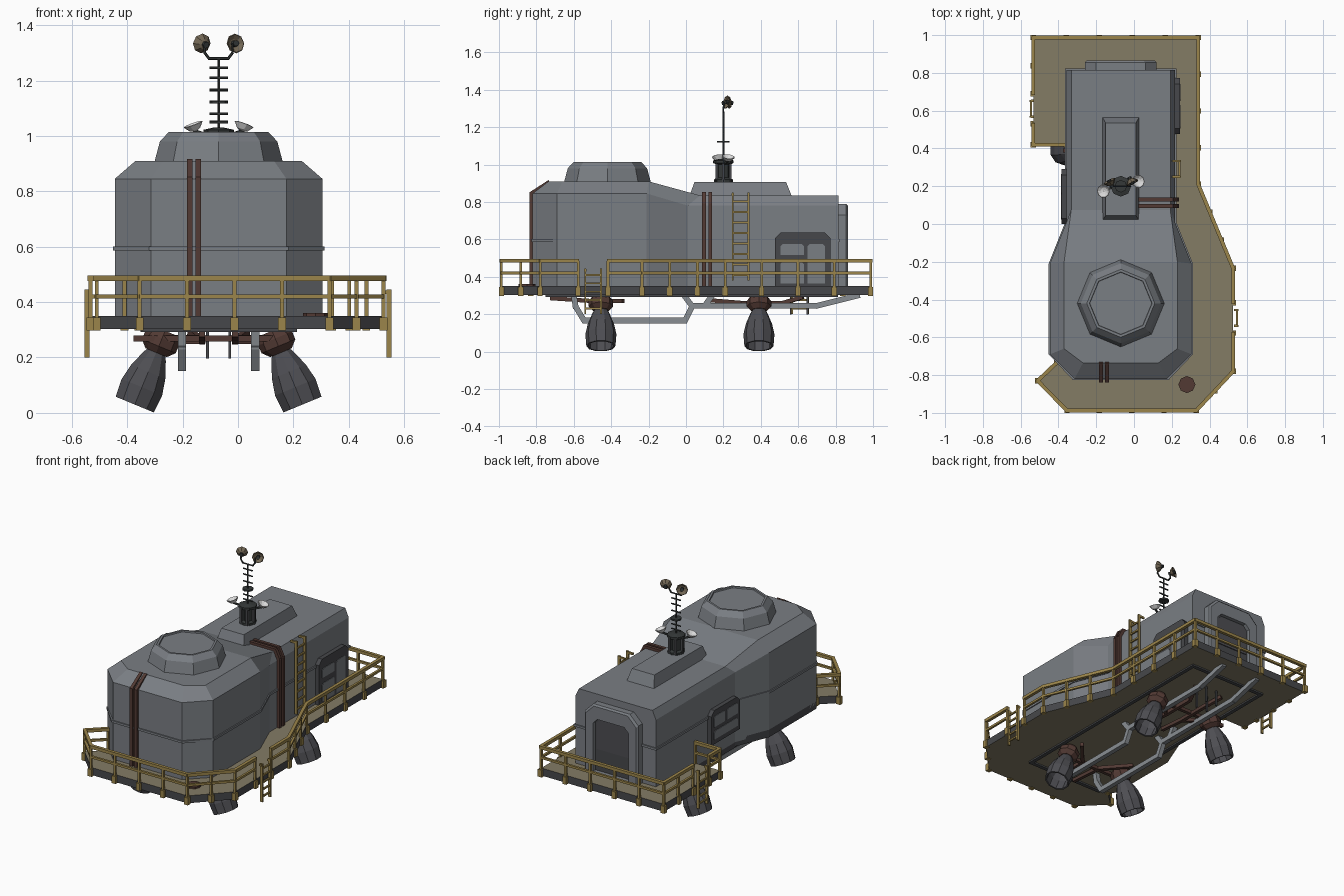
import bpy, bmesh, math
from mathutils import Vector, Matrix

if "Cube" in bpy.data.objects:
    bpy.data.objects.remove(bpy.data.objects["Cube"])

def mat(name, r, g, b):
    m = bpy.data.materials.new(name)
    m.diffuse_color = (r, g, b, 1)
    m.use_nodes = True
    m.node_tree.nodes["Principled BSDF"].inputs["Base Color"].default_value = m.diffuse_color
    return m

HULL = mat("hull grey", .195, .21, .23)
DARK = mat("dark trim", .062, .064, .07)
NOZ = mat("nozzle grey", .075, .075, .085)
DECK = mat("deck tan", .23, .2, .13)
RAIL = mat("rail yellow", .33, .235, .07)
BROWN = mat("pipe brown", .085, .042, .034)
STRUT = mat("strut grey", .25, .27, .29)
ANT = mat("antenna black", .035, .04, .04)
WHITE = mat("white dish", .7, .7, .7)
BEIGE = mat("beige dish", .17, .135, .09)
CX = -0.07

def finish(name, bm, *mats):
    bmesh.ops.recalc_face_normals(bm, faces=bm.faces[:])
    me = bpy.data.meshes.new(name)
    bm.to_mesh(me)
    bm.free()
    for m in mats:
        me.materials.append(m)
    ob = bpy.data.objects.new(name, me)
    bpy.context.collection.objects.link(ob)
    return ob

def add_loft(bm, rings, caps=True):
    vs = [[bm.verts.new(p) for p in r] for r in rings]
    n = len(vs[0])
    for a, b in zip(vs, vs[1:]):
        for i in range(n):
            bm.faces.new((a[i], a[(i + 1) % n], b[(i + 1) % n], b[i]))
    if caps:
        bm.faces.new(vs[0][::-1])
        bm.faces.new(vs[-1])

def add_beam(bm, a, b, w, h=None, n=4):
    """Straight bar; square for n=4, round otherwise."""
    a, b = Vector(a), Vector(b)
    d = (b - a).normalized()
    up = Vector((0, 0, 1)) if abs(d.z) < .95 else Vector((0, 1, 0))
    s = d.cross(up).normalized()
    u = s.cross(d)
    h = h or w
    k = math.sqrt(.5) if n == 4 else .5
    offs = [s * w * k * math.cos(t) + u * h * k * math.sin(t)
            for t in [(i + .5) * 2 * math.pi / n for i in range(n)]]
    add_loft(bm, [[a + o for o in offs], [b + o for o in offs]])

def add_path(bm, pts, w, h=None, n=4):
    for a, b in zip(pts, pts[1:]):
        e = (Vector(b) - Vector(a)).normalized() * w * .3
        add_beam(bm, Vector(a) - e, Vector(b) + e, w, h, n)

def paths(name, m, lines, w, h=None, n=4):
    bm = bmesh.new()
    for l in lines:
        add_path(bm, l, w, h, n)
    return finish(name, bm, m)

def frustum(name, m, b, t, z0, z1):
    """Box between rectangles b and t = (x0, x1, y0, y1)."""
    bm = bmesh.new()
    rect = lambda q, z: [(q[0], q[2], z), (q[1], q[2], z), (q[1], q[3], z), (q[0], q[3], z)]
    add_loft(bm, [rect(b, z0), rect(t, z1)])
    return finish(name, bm, m)

def box(name, m, x0, x1, y0, y1, z0, z1):
    return frustum(name, m, (x0, x1, y0, y1), (x0, x1, y0, y1), z0, z1)

def lathe(name, m, prof, n, loc, d=(0, 0, 1)):
    bm = bmesh.new()
    M = Matrix.Translation(loc) @ Vector(d).to_track_quat('Z', 'Y').to_matrix().to_4x4()
    add_loft(bm, [[M @ Vector((r * math.cos(2 * math.pi * i / n), r * math.sin(2 * math.pi * i / n), z))
                   for i in range(n)] for r, z in prof])
    return finish(name, bm, m)

def prism(name, pts, z0, z1, *mats):
    bm = bmesh.new()
    add_loft(bm, [[(x, y, z) for x, y in pts] for z in (z0, z1)])
    return finish(name, bm, *mats)

def chamfered(a0, a1, b0, b1, c):
    """Upright panel outline with cut upper corners."""
    return [(a0, b0), (a1, b0), (a1, b1 - c), (a1 - c, b1), (a0 + c, b1), (a0, b1 - c)]

# hull: rings of wall y, wall half-width, wall z, roof y, roof half-width, roof z
RINGS = [(-.82, .245, .845, -.735, .2, .91), (-.69, .375, .845, -.66, .30, .91), (-.21, .375, .845, -.2, .30, .91),
         (.01, .287, .78, .075, .262, .835), (.815, .287, .78, .815, .262, .835)]
bm = bmesh.new()
add_loft(bm, [[(CX - w, y, .33), (CX - w, y, wz), (CX - r, ry, rz), (CX + r, ry, rz), (CX + w, y, wz), (CX + w, y, .33)]
              for y, w, wz, ry, r, rz in RINGS], False)
bm.verts.ensure_lookup_table()
v = bm.verts
bm.faces.new((v[0], v[1], v[4], v[5]))
bm.faces.new((v[1], v[2], v[3], v[4]))
bm.faces.new([v[24 + i] for i in range(6)])
finish("hull", bm, HULL)

# belt line around the hull
e = .007
half = [(r[1] + e, r[0] + (-e if r[0] < -.8 else e if r[0] > .8 else 0)) for r in RINGS]
prism("hull_belt", [(CX + w, y) for w, y in half] + [(CX - w, y) for w, y in half[::-1]], .587, .601, HULL)

# roof turret and roof box
lathe("roof_turret", HULL, [(.232, .905), (.212, .98), (.18, 1.014), (.166, 1.014), (.164, 1.006)], 8, (CX, -.42, 0))
frustum("roof_box", HULL, (-.17, .03, .015, .57), (-.15, .01, .045, .535), .82, .907)

# rear doorway
def rear(name, m, q, y0, y1):
    bm = bmesh.new()
    add_loft(bm, [[(x, y, z) for x, z in q] for y in (y0, y1)])
    finish(name, bm, m)
bm = bmesh.new()
o, i_ = chamfered(-.26, .12, .34, .79, .06), chamfered(-.195, .055, .36, .70, .03)
add_loft(bm, [[(x, y, z) for x, z in q] for q, y in ((o, .80), (o, .855), (chamfered(-.25, .11, .34, .78, .06), .865),
                                                     (i_, .865), (i_, .835))])
finish("rear_door_frame", bm, HULL)
rear("rear_door", DARK, i_, .834, .841)
rear("rear_door_shutter", NOZ, chamfered(-.185, .045, .50, .69, .025), .84, .847)

# side units with window plates
def side_unit(name, s, y0, y1, z0, z1, panes):
    x = CX + s * .28
    def plate(nm, m, q, d0, d1):
        bm = bmesh.new()
        add_loft(bm, [[(x + s * d, y, z) for y, z in q] for d in (d0, d1)])
        finish(nm, bm, m)
    plate(name, DARK, chamfered(y0, y1, z0, z1, .03), 0, .034)
    for k, p in enumerate(panes):
        plate(f"{name}_pane_{k}", HULL, chamfered(*p, .012), .034, .037)
side_unit("right_door_unit", 1, .476, .772, .345, .636, [(.505, .63, .515, .575), (.505, .63, .365, .48), (.65, .742, .365, .575)])
side_unit("left_window_unit", -1, 0, .29, .42, .636, [(.025, .135, .53, .6), (.155, .265, .53, .6), (.025, .265, .45, .505)])

# deck: tan plate with dark edge
DECK_PTS = [(.525, -.235), (.34, .21), (.34, .985), (-.533, .985), (-.533, .415), (-.357, .415), (-.357, .01), (-.445, -.21),
            (-.445, -.69), (-.41, -.735), (-.51, -.83), (-.355, -.985), (.33, -.985), (.525, -.78)]
deck = prism("deck", DECK_PTS, .302, .35, DECK, DARK)
for p in deck.data.polygons:
    p.material_index = 0 if abs(p.normal.z) > .5 else 1
lathe("deck_hatch", BROWN, [(.045, 0), (.045, .012)], 8, (.28, -.85, .349))

# dark frame line on the underside
q = [(-.34, -.74), (.2, -.74), (.2, .8), (-.34, .8)]
paths("underside_frame", DARK, [[(x, y, .3) for x, y in q + q[:1]]], .025, .016)

# railings with posts
RAILS = [[(.525, -.417), (.525, -.235), (.34, .21), (.34, .987), (-.533, .987), (-.533, .69)],
         [(-.533, .53), (-.533, .42), (-.36, .42)],
         [(-.41, -.735), (-.51, -.83), (-.355, -.987), (.33, -.987), (.525, -.78), (.525, -.577)]]
bm = bmesh.new()
for line in RAILS:
    for z, w in ((.486, .02), (.42, .014)):
        add_path(bm, [(x, y, z) for x, y in line], w)
    for k, (a, b) in enumerate(zip(line, line[1:])):
        a, b = Vector(a), Vector(b)
        n = max(1, round((b - a).length / .175))
        for j in range(0 if k == 0 else 1, n + 1):
            x, y = a.lerp(b, j / n)
            add_beam(bm, (x, y, .34), (x, y, .485), .014)
            add_beam(bm, (x, y, .298), (x, y, .345), .028)
finish("deck_railing", bm, RAIL)

# ladders
def ladder(name, x, yc, z0, z1, dx, step):
    bm = bmesh.new()
    for y in (yc - .042, yc + .042):
        add_beam(bm, (x, y, z0), (x, y, z1), .018, .01)
        add_beam(bm, (x - dx, y, z1 - .01), (x + dx * .1, y, z1 - .01), .012)
    z = z0 + .03
    while z < z1:
        add_beam(bm, (x, yc - .042, z), (x, yc + .042, z), .01)
        z += step
    finish(name, bm, RAIL)
ladder("hull_ladder", .24, .292, .38, .85, .04, .056)
ladder("right_boarding_ladder", .545, -.497, .2, .445, .015, .045)
ladder("left_boarding_ladder", -.545, .61, .2, .445, -.015, .045)

# pipes up the hull
paths("front_pipes", BROWN, [[(x, -.828, .35), (x, -.828, .845), (x, -.735, .905)] for x in (-.174, -.143)], .02)
paths("right_pipes", BROWN, [[(.226, y, .35), (.226, y, .79), (.2, y, .842), (.02, y, .842)] for y in (.096, .129)], .02)

# engines
for s in (-1, 1):
    for y, end in ((-.455, "front"), (.39, "rear")):
        side = "left" if s < 0 else "right"
        P, d = (CX + s * .212, y, .25), (s * .38, 0, -.92)
        lathe(f"{end}_{side}_engine_mount", BROWN, [(.045, -.05), (.066, -.02), (.066, .01), (.042, .035)], 8, P, d)
        lathe(f"{end}_{side}_nozzle", NOZ, [(.035, .03), (.046, .05), (.07, .11), (.083, .17), (.078, .238),
                                            (.068, .238), (.07, .17), (.03, .06)], 10, P, d)

# landing skids, braces and underside pipes
for s, side in ((-1, "left"), (1, "right")):
    x = CX + s * .132
    paths(f"{side}_skid", STRUT, [[(x, -.6, .3), (x, -.59, .24), (x, -.545, .166), (x, -.005, .166), (x, .035, .245),
                                   (x, .7, .245), (x, .92, .3)], [(x, .035, .24), (x, -.01, .3)],
                                  [(x, .1, .245), (x, .14, .3)]], .03)
    u = CX + s * .06
    paths(f"{side}_fuel_pipes", BROWN, [[(u, -.72, .285), (u, -.5, .27), (CX + s * .2, -.34, .27)],
                                        [(u, .12, .275), (u, .3, .26), (CX + s * .2, .39, .26)],
                                        [(u, .3, .26), (u, .52, .26), (CX + s * .1, .62, .29)]], .022)
    paths(f"{side}_drain", DARK, [[(CX + s * .04, yy, .3), (CX + s * .04, yy, .2)] for yy in (.56, .65)], .01)
paths("engine_cross_pipes", BROWN, [[(CX - .3, y, .268), (CX + .2, y, .268)] for y in (-.5, .39)], .022)

# antenna mast
A = (CX, .2, 0)
lathe("antenna_base", ANT, [(.05, .9), (.05, .92), (.036, .93), (.036, 1.0), (.055, 1.008), (.055, 1.022), (.02, 1.03)], 8, A)
paths("antenna_base_ribs", DARK, [[(CX + .042 * math.cos(t), .2 + .042 * math.sin(t), .91),
                                  (CX + .042 * math.cos(t), .2 + .042 * math.sin(t), 1.01)]
                                 for t in [k * math.pi / 3 for k in range(6)]], .014)
lines = [[(CX, .2, 1.02), (CX, .2, 1.28)]]
lines += [[(CX - .03, .2, z), (CX + .03, .2, z)] for z in (1.05, 1.08, 1.123, 1.166, 1.21, 1.246)]
lines += [[(CX, .2, 1.28), (CX + s * .035, .2, 1.28), (CX + s * .05, .2, 1.3), (CX + s * .05, .205, 1.33)] for s in (-1, 1)]
paths("antenna_mast", ANT, lines, .01, None, 6)
lathe("mast_disc", ANT, [(.033, 1.117), (.033, 1.127)], 8, A)

# dishes
DISH = [(.006, -.02), (.02, -.014), (.036, .006), (.033, .008), (.018, -.006), (.004, -.01)]
for s, side in ((-1, "left"), (1, "right")):
    lathe(f"{side}_upper_dish", BEIGE, DISH, 8, (CX + s * .058, .222, 1.333), (s * .45, .85 * -s, .15))
    lathe(f"{side}_upper_feed", ANT, [(.012, -.03), (.012, .012)], 6, (CX + s * .058, .222, 1.333), (s * .45, .85 * -s, .15))
    p = (CX + s * .09, .2 + s * .025, 1.036)
    lathe(f"{side}_lower_dish", WHITE, DISH, 10, p, (s * .33, s * .1, .93))
    paths(f"{side}_lower_dish_arm", ANT, [[(CX + s * .03, .2, 1.0), (p[0], p[1], 1.02)]], .01)
